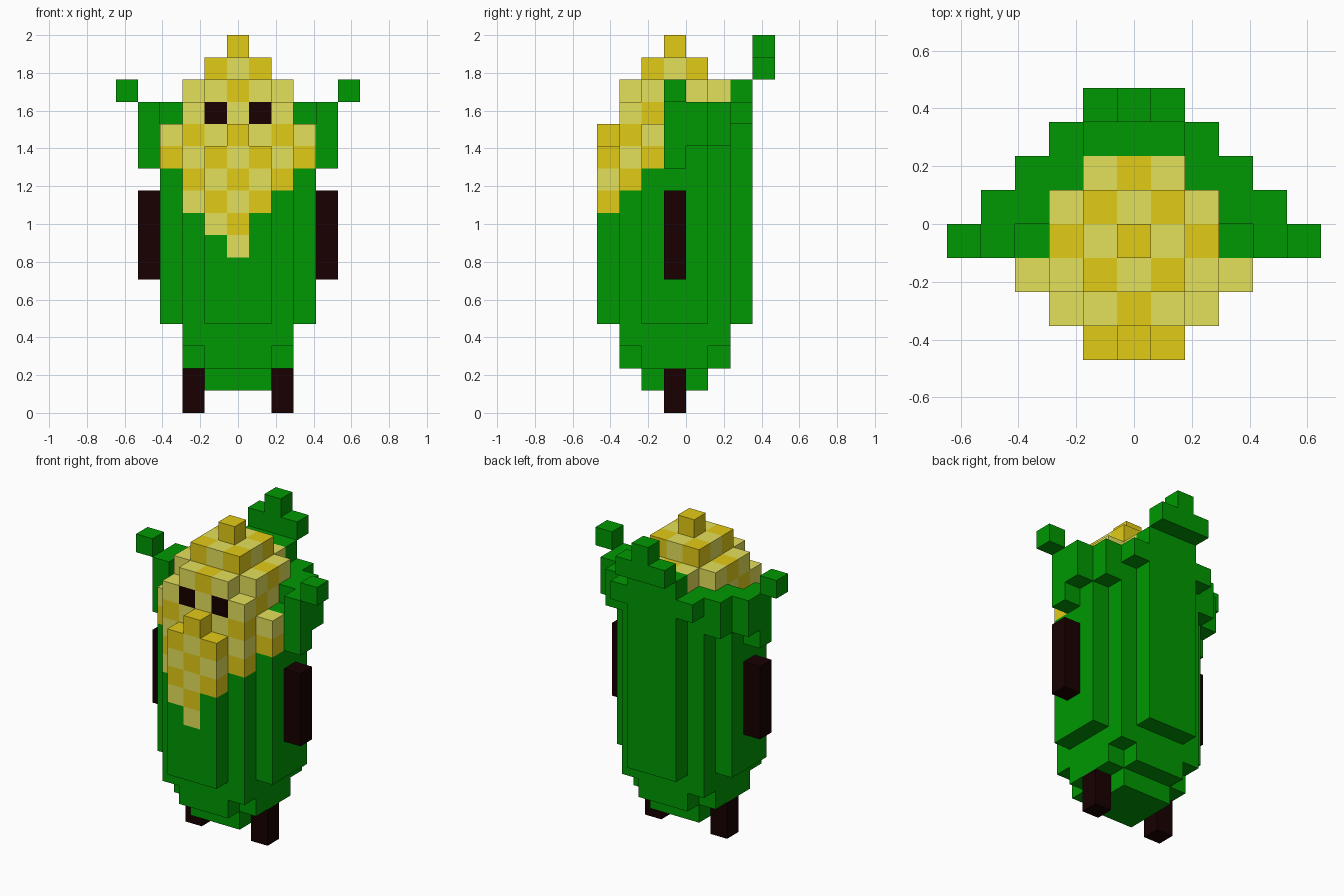
import bpy, bmesh
from mathutils import Vector

if "Cube" in bpy.data.objects:
    bpy.data.objects.remove(bpy.data.objects["Cube"])

V = 2 / 17          # edge of one block
cells = {}          # (i, j, k) -> (part, material)


def material(name, rgb):
    m = bpy.data.materials.new(name)
    m.diffuse_color = (*rgb, 1)
    m.use_nodes = True
    m.node_tree.nodes["Principled BSDF"].inputs["Base Color"].default_value = m.diffuse_color
    return m


MATS = {
    "green": material("leaf green", (0.0, 0.314, 0.0006)),
    "gold": material("dark gold", (0.767, 0.597, 0.008)),
    "light": material("pale yellow", (0.775, 0.753, 0.105)),
    "brown": material("dark brown", (0.0091, 0.0, 0.0)),
}


def block(part, mat, xs, ys, zs, mirror=False):
    """Fill inclusive ranges of grid cells; optionally mirror across x."""
    for i in range(xs[0], xs[1] + 1):
        for j in range(ys[0], ys[1] + 1):
            for k in range(zs[0], zs[1] + 1):
                cells[i, j, k] = (part, mat)
                if mirror:
                    cells[-i, j, k] = (part, mat)


def kernel(i, j, k):
    """Checkered kernel colour."""
    if k >= 13:
        return "gold" if (i + j + (k == 13)) % 2 == 0 else "light"
    return "gold" if (i + k) % 2 == 0 else "light"


# husk: tapered foot, then a stepped round column
block("husk", "green", (-1, 1), (-1, 1), (1, 1))
block("husk", "green", (-2, 2), (-1, 1), (2, 2))
block("husk", "green", (-1, 1), (-2, 2), (2, 2))
block("husk", "green", (-2, 2), (-2, 2), (3, 3))
for half_x, half_y in ((3, 1), (2, 2), (1, 3)):
    block("husk", "green", (-half_x, half_x), (-half_y, half_y), (4, 12))
for i in (-1, 1):
    del cells[i, -3, 12]

# cob tip above the husk
block("cob", "light", (-2, 2), (-2, 2), (13, 13))
block("cob", "light", (-2, 2), (-1, 1), (14, 14))
block("cob", "light", (-1, 1), (-2, 2), (14, 14))
block("cob", "light", (-1, 1), (-1, 1), (15, 15))
block("cob", "light", (0, 0), (0, 0), (16, 16))

# kernels showing through the pointed opening at the front
for k, (lo, hi) in {12: (-3, 3), 11: (-3, 3), 10: (-2, 2),
                    9: (-2, 1), 8: (-1, 0), 7: (0, 0)}.items():
    for (i, j, kk) in list(cells):
        if kk == k and lo <= i <= hi and j < 0:
            cells[i, j, k] = ("cob", "light")
for c, (part, _) in list(cells.items()):
    if part == "cob":
        cells[c] = (part, kernel(*c))

# side leaves curling outward
block("side_leaves", "green", (4, 4), (0, 0), (11, 13), True)
block("side_leaves", "green", (4, 4), (1, 1), (12, 13), True)
block("side_leaves", "green", (3, 3), (2, 2), (12, 13), True)
block("side_leaves", "green", (3, 3), (1, 1), (13, 13), True)
block("side_leaves", "green", (2, 2), (2, 3), (13, 13), True)
block("side_leaves", "green", (5, 5), (0, 0), (14, 14), True)

# back leaf
block("back_leaf", "green", (-1, 1), (3, 3), (13, 14))
block("back_leaf", "green", (-1, 1), (4, 4), (15, 15))
block("back_leaf", "green", (0, 0), (4, 4), (16, 16))

# eyes, arms, legs
block("eyes", "brown", (1, 1), (-2, -2), (13, 13), True)
block("arms", "brown", (4, 4), (0, 0), (6, 9), True)
block("legs", "brown", (2, 2), (0, 0), (0, 1), True)

DIRS = [Vector(d) for d in ((1, 0, 0), (-1, 0, 0), (0, 1, 0),
                            (0, -1, 0), (0, 0, 1), (0, 0, -1))]


def build(part):
    """Make one mesh from the exposed faces of a part's cells."""
    names = list(MATS)
    bm = bmesh.new()
    for c, (p, mat) in cells.items():
        if p != part:
            continue
        centre = Vector((c[0], c[1] - 0.5, c[2] + 0.5))
        for n in DIRS:
            if tuple(int(a + b) for a, b in zip(c, n)) in cells:
                continue
            u = Vector((n.y, n.z, n.x))
            w = n.cross(u)
            f = bm.faces.new([bm.verts.new((centre + (n + a * u + b * w) / 2) * V)
                              for a, b in ((-1, -1), (1, -1), (1, 1), (-1, 1))])
            f.material_index = names.index(mat)
    bmesh.ops.remove_doubles(bm, verts=bm.verts, dist=1e-4)
    me = bpy.data.meshes.new(part)
    for n in names:
        me.materials.append(MATS[n])
    bm.to_mesh(me)
    bm.free()
    bpy.context.collection.objects.link(bpy.data.objects.new(part, me))


for part in ("husk", "cob", "side_leaves", "back_leaf", "eyes", "arms", "legs"):
    build(part)
